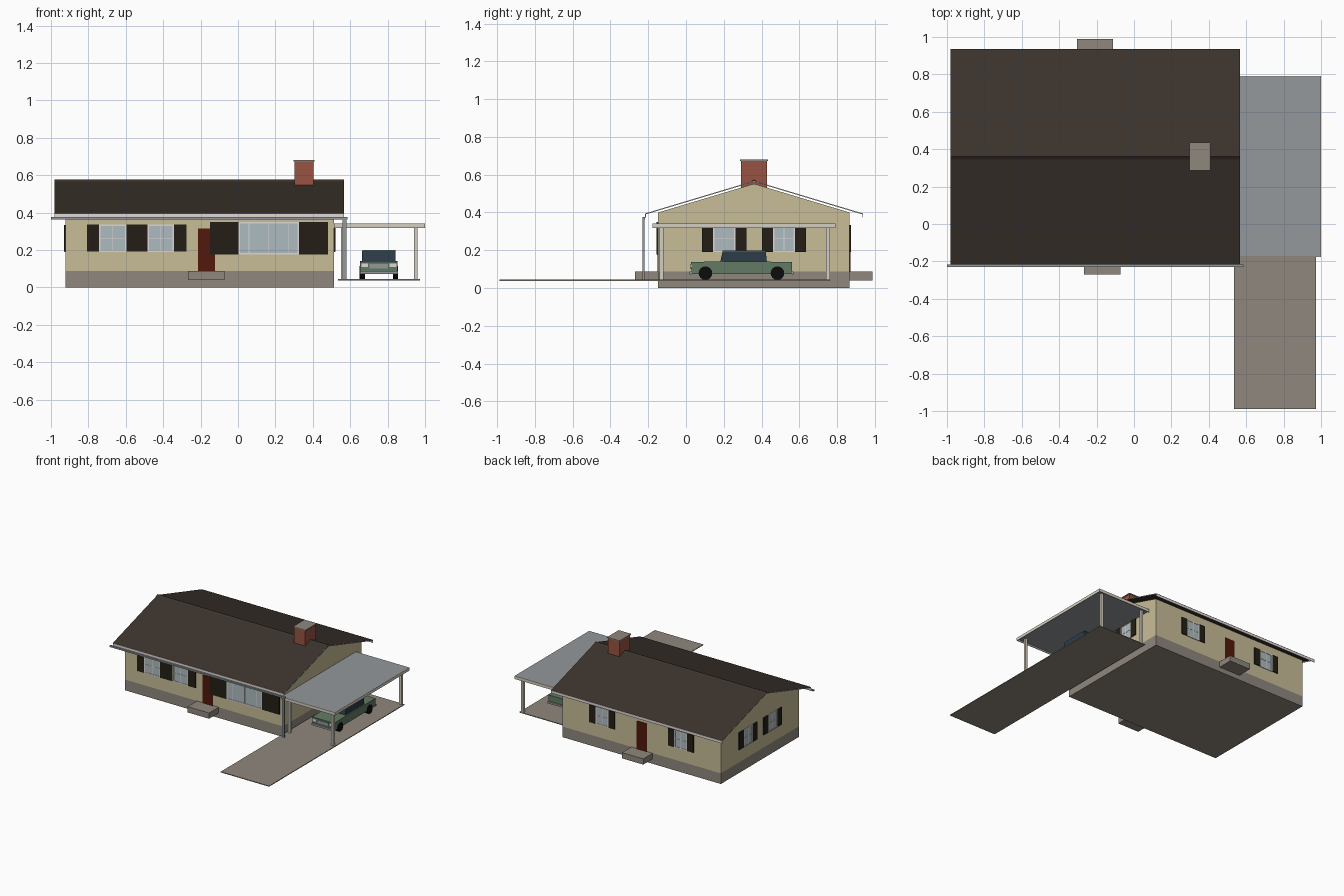
import bpy, bmesh
from math import pi
from mathutils import Matrix, Vector

if "Cube" in bpy.data.objects:
    bpy.data.objects.remove(bpy.data.objects["Cube"])

def mat(name, r, g, b):
    m = bpy.data.materials.new(name)
    m.diffuse_color = [(c / 255) ** 2.2 for c in (r, g, b)] + [1]
    m.use_nodes = True
    m.node_tree.nodes["Principled BSDF"].inputs["Base Color"].default_value = m.diffuse_color
    return m

WALL = mat("cream_siding", 198, 188, 150)
STONE = mat("concrete", 142, 134, 124)
ROOF = mat("dark_shingle", 62, 54, 48)
WHITE = mat("white_trim", 222, 216, 214)
BRICK = mat("brick", 150, 84, 68)
DARK = mat("shutter_black", 40, 36, 28)
RED = mat("door_red", 82, 30, 20)
GLASS = mat("window_glass", 172, 186, 190)
METAL = mat("grey_metal", 146, 151, 154)
BEIGE = mat("beige_trim", 212, 206, 192)
GREEN = mat("car_green", 98, 122, 100)
BLUE = mat("car_glass", 48, 62, 74)
BLACK = mat("tyre_black", 20, 20, 20)

def mesh(name, verts, faces, m):
    me = bpy.data.meshes.new(name)
    me.from_pydata(verts, [], faces)
    bm = bmesh.new()
    bm.from_mesh(me)
    bmesh.ops.recalc_face_normals(bm, faces=bm.faces)
    bm.to_mesh(me)
    bm.free()
    ob = bpy.data.objects.new(name, me)
    bpy.context.collection.objects.link(ob)
    me.materials.append(m)
    return ob

def box(name, x, y, z, m, tf=None):
    v = [Vector((a, b, c)) for a in x for b in y for c in z]
    if tf:
        v = [tf @ p for p in v]
    f = [(0, 1, 3, 2), (4, 6, 7, 5), (0, 4, 5, 1), (2, 3, 7, 6), (0, 2, 6, 4), (1, 5, 7, 3)]
    return mesh(name, v, f, m)

def prism(name, prof, x0, x1, m):
    # (y, z) outline pushed along x
    n = len(prof)
    v = [(x, y, z) for x in (x0, x1) for y, z in prof]
    f = [tuple(range(n)), tuple(range(n, 2 * n))]
    f += [(i, (i + 1) % n, n + (i + 1) % n, n + i) for i in range(n)]
    return mesh(name, v, f, m)

X0, X1, Y0, Y1, YC = -0.922, 0.512, -0.147, 0.866, 0.36

# House body and foundation
box("foundation", (X0, X1), (Y0, Y1), (0, 0.087), STONE)
prism("house_walls", [(Y0, 0.087), (Y1, 0.087), (Y1, 0.4), (YC, 0.552), (Y0, 0.4)], X0, X1, WALL)

# Roof sheets, ridge cap, fascia and rake trim
RX0, RX1, EAVE, ZR, ZE = -0.982, 0.567, 0.576, 0.569, 0.396
for s, side in ((-1, "front"), (1, "back")):
    ye = YC + s * EAVE
    mesh("roof_" + side, [(RX0, YC, ZR), (RX1, YC, ZR), (RX1, ye, ZE), (RX0, ye, ZE)], [(0, 1, 2, 3)], ROOF)
    box("fascia_" + side, (RX0, RX1), sorted((ye, ye - s * 0.003)), (0.373, ZE - 0.001), WHITE)
    for x, end in ((RX0, "left"), (RX1 - 0.004, "right")):
        prism(f"rake_{side}_{end}", [(YC, ZR - 0.001), (YC, ZR - 0.007), (ye, ZE - 0.007), (ye, ZE - 0.001)],
              x, x + 0.004, WHITE)
prism("ridge_cap", [(YC - 0.014, 0.566), (YC, 0.576), (YC + 0.014, 0.566)], RX0, RX1, ROOF)

# Gutter and downspout
box("gutter", (-1, 0.585), (-0.23, -0.217), (0.364, 0.376), METAL)
box("downspout", (0.559, 0.58), (-0.231, -0.219), (0.045, 0.366), METAL)

# Chimney
box("chimney", (0.302, 0.403), (0.291, 0.43), (0.5, 0.673), BRICK)
box("chimney_cap", (0.297, 0.41), (0.285, 0.435), (0.673, 0.681), STONE)

# Wall frames: local x runs along the wall, local -y points outwards
def side(angle, x, y):
    return Matrix.Translation((x, y, 0)) @ Matrix.Rotation(angle, 4, 'Z')

FRONT, BACK = side(0, 0, Y0), side(pi, 0, Y1)
RIGHT, LEFT = side(pi / 2, X1, 0), side(-pi / 2, X0, 0)

def window(name, tf, cx, w, z0, z1, sw, bars=(0.5,), rails=(0.5,)):
    a, b = cx - w / 2, cx + w / 2
    box(name + "_glass", (a, b), (-0.003, 0.001), (z0, z1), GLASS, tf)
    t, d = 0.008, (-0.006, 0)
    for i, xs in enumerate(((a, a + t), (b - t, b))):
        box(f"{name}_jamb_{i}", xs, d, (z0, z1), WHITE, tf)
    for i, zs in enumerate(((z0, z0 + t), (z1 - t, z1))):
        box(f"{name}_sill_{i}", (a + t, b - t), d, zs, WHITE, tf)
    for i, k in enumerate(bars):
        x = a + k * w
        box(f"{name}_bar_{i}", (x - 0.002, x + 0.002), (-0.005, 0), (z0 + t, z1 - t), WHITE, tf)
    for i, k in enumerate(rails):
        z = z0 + k * (z1 - z0)
        box(f"{name}_rail_{i}", (a + t, b - t), (-0.005, 0), (z - 0.002, z + 0.002), WHITE, tf)
    for i, xs in enumerate(((a - sw, a), (b, b + sw))):
        box(f"{name}_shutter_{i}", xs, (-0.008, 0), (z0 + 0.002, z1), DARK, tf)

window("front_window_a", FRONT, -0.67, 0.146, 0.19, 0.335, 0.063)
window("front_window_b", FRONT, -0.413, 0.142, 0.19, 0.335, 0.066)
window("picture_window", FRONT, 0.165, 0.322, 0.175, 0.35, 0.155, (0.17, 0.5, 0.83), ())
for i, y in enumerate((0.202, 0.519)):
    window(f"right_window_{i}", RIGHT, y, 0.118, 0.19, 0.333, 0.058)
    window(f"left_window_{i}", LEFT, -y, 0.118, 0.19, 0.333, 0.058)
for i, x in enumerate((0.15, -0.563)):
    window(f"back_window_{i}", BACK, -x, 0.118, 0.19, 0.333, 0.055)

# Doors and steps
box("front_door", (-0.215, -0.122), (-0.005, 0.001), (0.087, 0.315), RED, FRONT)
box("back_door", (0.162, 0.255), (-0.005, 0.001), (0.087, 0.315), RED, BACK)
box("front_step", (-0.268, -0.073), (-0.27, Y0), (0.04, 0.087), STONE)
box("back_step", (-0.305, -0.112), (Y1, 0.988), (0.04, 0.087), STONE)

# Driveway and carport
box("driveway", (0.535, 0.973), (-0.988, 0.763), (0.038, 0.044), STONE)
box("carport_roof", (0.514, 0.996), (-0.17, 0.785), (0.328, 0.341), METAL)
box("carport_beam_front", (0.514, 1), (-0.176, -0.17), (0.317, 0.341), BEIGE)
box("carport_beam_back", (0.514, 1), (0.785, 0.79), (0.317, 0.341), BEIGE)
box("carport_beam_side", (0.995, 1), (-0.17, 0.785), (0.317, 0.341), BEIGE)
for i, x in enumerate((0.56, 0.95)):
    for j, y in enumerate((-0.13, 0.752)):
        box(f"carport_post_{i}{j}", (x - 0.01, x + 0.01), (y - 0.01, y + 0.01), (0.044, 0.33), BEIGE)

# Parked car
CX = 0.753
prism("car_body", [(0.03, 0.075), (0.56, 0.075), (0.56, 0.138), (0.185, 0.142), (0.027, 0.137)],
      CX - 0.1, CX + 0.1, GREEN)
prism("car_cabin", [(0.182, 0.14), (0.428, 0.14), (0.422, 0.194), (0.194, 0.194)], CX - 0.09, CX + 0.09, BLUE)
box("car_roof", (CX - 0.088, CX + 0.088), (0.192, 0.424), (0.194, 0.199), GREEN)
for n, y in (("front", (0.018, 0.03)), ("rear", (0.56, 0.57))):
    box(f"car_bumper_{n}", (CX - 0.102, CX + 0.102), y, (0.073, 0.088), METAL)
box("car_grille", (CX - 0.05, CX + 0.05), (0.023, 0.03), (0.102, 0.125), METAL)
for s in (-1, 1):
    x = CX + s * 0.076
    box("car_headlight", (x - 0.018, x + 0.018), (0.022, 0.03), (0.108, 0.128), WHITE)
    for y in (0.103, 0.484):
        bpy.ops.mesh.primitive_cylinder_add(vertices=16, radius=0.036, depth=0.028,
                                            location=(CX + s * 0.089, y, 0.079), rotation=(0, pi / 2, 0))
        wheel = bpy.context.object
        wheel.name = "car_wheel"
        wheel.data.materials.append(BLACK)
